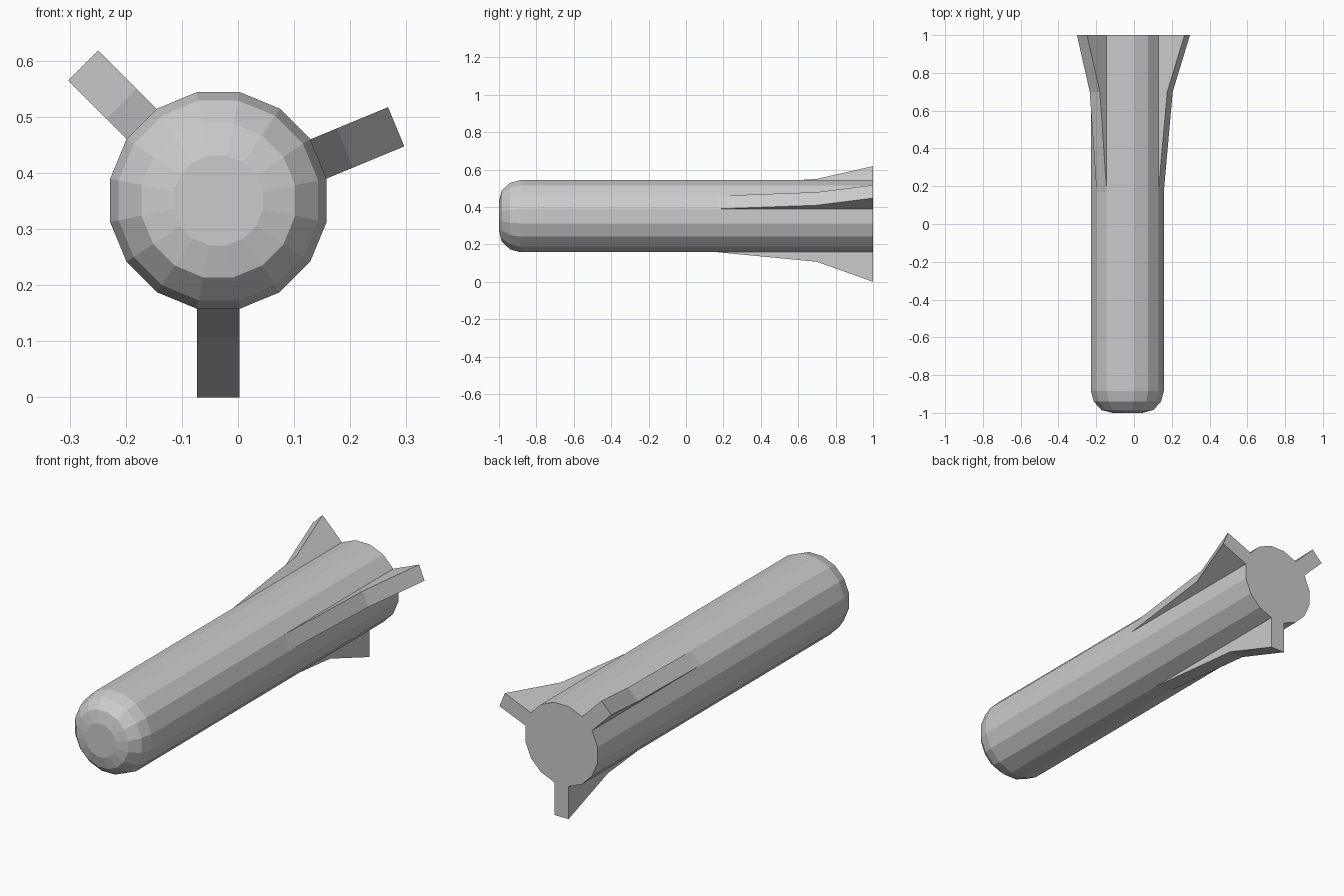
import bpy, bmesh
from math import sin, cos, pi, radians

if "Cube" in bpy.data.objects:
    bpy.data.objects.remove(bpy.data.objects["Cube"])

CX, CZ, SIDES = -0.035, 0.351, 16


def make_object(name, bm):
    bmesh.ops.recalc_face_normals(bm, faces=bm.faces)
    mesh = bpy.data.meshes.new(name)
    bm.to_mesh(mesh)
    bm.free()
    obj = bpy.data.objects.new(name, mesh)
    bpy.context.collection.objects.link(obj)
    return obj


# Round body with a stepped, rounded nose: (y, distance from axis to flat)
def make_body():
    profile = [(-1.0, 0.08), (-0.985, 0.137), (-0.94, 0.178),
               (-0.885, 0.193), (1.0, 0.193)]
    bm = bmesh.new()
    rings = []
    for y, apothem in profile:
        r = apothem / cos(pi / SIDES)
        ring = []
        for i in range(SIDES):
            a = 2 * pi * (i + 0.5) / SIDES
            ring.append(bm.verts.new((CX + r * cos(a), y, CZ + r * sin(a))))
        rings.append(ring)
    for a, b in zip(rings, rings[1:]):
        for i in range(SIDES):
            j = (i + 1) % SIDES
            bm.faces.new((a[i], a[j], b[j], b[i]))
    bm.faces.new(rings[0])
    bm.faces.new(rings[-1])
    make_object("body", bm)


# Tail fin: side profile (y, radius), widened by the width of one body flat
def make_fin(name, degrees, tip):
    profile = [(0.17, 0.185), (0.17, 0.193), (0.7, 0.244), (1.0, tip), (1.0, 0.185)]
    half = 0.0378
    a = radians(degrees)
    bm = bmesh.new()
    sides = []
    for w in (-half, half):
        sides.append([bm.verts.new((CX + r * cos(a) - w * sin(a), y,
                                    CZ + r * sin(a) + w * cos(a)))
                      for y, r in profile])
    left, right = sides
    bm.faces.new(left)
    bm.faces.new(right)
    for i in range(len(profile)):
        j = (i + 1) % len(profile)
        bm.faces.new((left[i], left[j], right[j], right[i]))
    make_object(name, bm)


make_body()
make_fin("bottom_fin", -90, 0.351)
make_fin("right_fin", 22.5, 0.343)
make_fin("left_fin", 135, 0.34)
